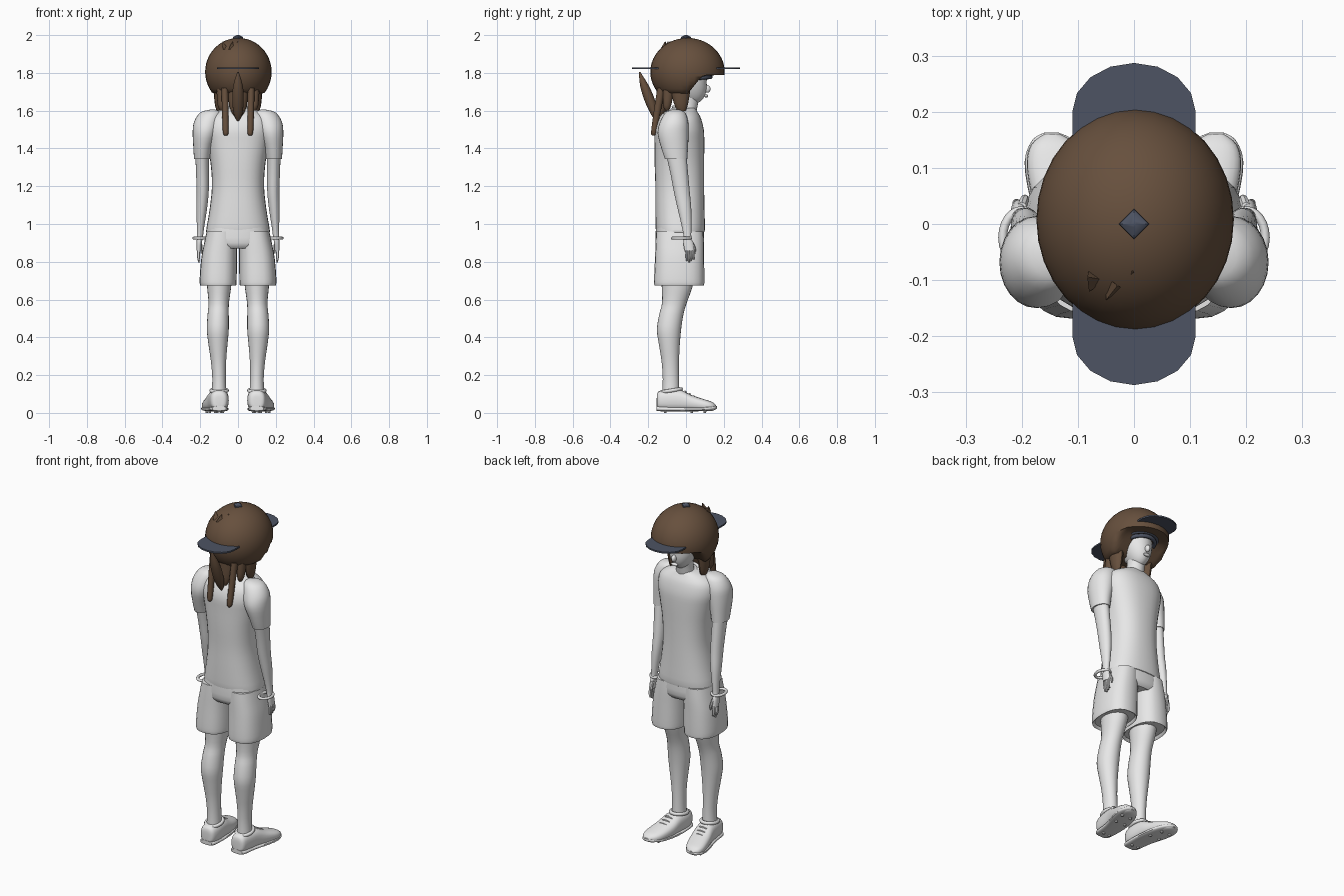
import bpy, bmesh, math
from mathutils import Vector


def material(name, rgb):
    m = bpy.data.materials.new(name)
    m.diffuse_color = (*rgb, 1)
    return m


WHITE = material("pale_grey", (0.80, 0.80, 0.80))
BROWN = material("hair_brown", (0.135, 0.080, 0.047))
SLATE = material("cap_slate", (0.075, 0.088, 0.125))


def finish(bm, name, mat, angle=40):
    bmesh.ops.recalc_face_normals(bm, faces=bm.faces)
    me = bpy.data.meshes.new(name)
    bm.to_mesh(me)
    bm.free()
    me.materials.append(mat)
    ob = bpy.data.objects.new(name, me)
    bpy.context.collection.objects.link(ob)
    bpy.ops.object.select_all(action='DESELECT')
    ob.select_set(True)
    bpy.context.view_layer.objects.active = ob
    bpy.ops.object.shade_smooth_by_angle(angle=math.radians(angle))
    return ob


def smooth_rows(rows, steps):
    """Catmull-Rom interpolation between section rows."""
    out = []
    for i in range(len(rows) - 1):
        p = [rows[max(0, min(len(rows) - 1, i + k))] for k in (-1, 0, 1, 2)]
        for j in range(steps):
            t = j / steps
            out.append([0.5 * (2 * b + (c - a) * t + (2 * a - 5 * b + 4 * c - d) * t * t
                               + (3 * b - a - 3 * c + d) * t ** 3) for a, b, c, d in zip(*p)])
    return out + [list(rows[-1])]


def loft(name, rows, mat, n=2.0, sides=24, steps=3, along_y=False, side=1):
    """Rows: (position, centre a, centre b, radius a, radius b)."""
    bm = bmesh.new()
    rings = []
    for h, ca, cb, ra, rb in smooth_rows(rows, steps):
        ring = []
        for k in range(sides):
            t = 2 * math.pi * k / sides
            c, s = math.cos(t), math.sin(t)
            a = ca + max(ra, .002) * math.copysign(abs(c) ** (2 / n), c)
            b = cb + max(rb, .002) * math.copysign(abs(s) ** (2 / n), s)
            ring.append(bm.verts.new((side * a, h, b) if along_y else (side * a, b, h)))
        rings.append(ring)
    for r0, r1 in zip(rings, rings[1:]):
        for k in range(sides):
            m = (k + 1) % sides
            bm.faces.new((r0[k], r0[m], r1[m], r1[k]))
    bm.faces.new(rings[0])
    bm.faces.new(rings[-1])
    return finish(bm, name, mat)


def ring(name, centre, rx, ry, tube, mat, tilt=0):
    """Elliptical ring lying flat, tilted front to back."""
    bm = bmesh.new()
    loops = []
    for i in range(24):
        a = 2 * math.pi * i / 24
        loops.append([bm.verts.new((
            centre[0] + (rx + tube * math.cos(b)) * math.cos(a),
            centre[1] + (ry + tube * math.cos(b)) * math.sin(a),
            centre[2] + tube * math.sin(b) + tilt * math.sin(a)))
            for b in (2 * math.pi * j / 8 for j in range(8))])
    for i in range(24):
        for j in range(8):
            p, q, m = loops[i], loops[(i + 1) % 24], (j + 1) % 8
            bm.faces.new((p[j], q[j], q[m], p[m]))
    return finish(bm, name, mat, 60)


def ball(name, centre, radii, mat, shape=None):
    bm = bmesh.new()
    bmesh.ops.create_uvsphere(bm, u_segments=32, v_segments=24, radius=1)
    for v in bm.verts:
        v.co = Vector(c + r * x for c, r, x in zip(centre, radii, v.co))
        if shape:
            shape(v.co)
    return finish(bm, name, mat, 50)


# Shirt, collar, shorts waist
loft("shirt", [(.955, 0, -.03, .166, .122), (.97, 0, -.03, .168, .13), (1.08, 0, -.032, .150, .13),
               (1.2, 0, -.033, .138, .129), (1.32, 0, -.035, .145, .131), (1.43, 0, -.035, .165, .132),
               (1.5, 0, -.036, .178, .130), (1.56, 0, -.033, .165, .112), (1.595, 0, -.025, .118, .085),
               (1.615, 0, -.012, .062, .06)], WHITE, n=2.4, sides=32)
ring("collar", (0, -.008, 1.605), .064, .06, .008, WHITE, tilt=-.015)
loft("shorts_waist", [(.87, 0, -.033, .14, .11), (.9, 0, -.033, .17, .128), (.985, 0, -.033, .162, .126)],
     WHITE, n=2.5, sides=32)

# Neck and head with jaw shaping
loft("neck", [(1.57, 0, -.005, .055, .055), (1.63, 0, .012, .047, .05), (1.7, 0, .02, .05, .055)], WHITE)


def jaw(co):
    if co.z < 1.75:
        f = (1.75 - co.z) / .12
        co.x *= 1 - .18 * f
        co.y += .022 * f


ball("head", (0, .015, 1.765), (.082, .095, .13), WHITE, jaw)
ball("nose", (0, .112, 1.715), (.013, .018, .02), WHITE)
ball("lips", (0, .107, 1.678), (.022, .01, .009), WHITE)

for s, tag in ((-1, "left"), (1, "right")):
    # Sleeve and arm
    loft("sleeve_" + tag, [(1.605, .135, -.055, .015, .02), (1.59, .145, -.057, .055, .052),
                           (1.54, .163, -.063, .07, .075), (1.48, .174, -.068, .066, .082),
                           (1.4, .186, -.06, .05, .07), (1.345, .19, -.052, .043, .06)],
         WHITE, side=s)
    loft("arm_" + tag, [(1.37, .19, -.052, .036, .054), (1.27, .188, -.036, .034, .047),
                        (1.17, .187, -.022, .032, .042), (1.08, .192, -.008, .028, .036),
                        (.99, .198, .003, .02, .026), (.93, .202, .008, .016, .02),
                        (.9, .205, .012, .014, .026), (.86, .207, .018, .013, .026)],
         WHITE, side=s)
    for k in range(4):
        y = .002 + .0115 * k
        loft("finger_" + tag, [(.87, .207, y, .008, .007), (.83, .209, y + .002, .008, .0065),
                               (.795 + .008 * abs(k - 1), .205, y + .003, .005, .004)],
             WHITE, sides=8, side=s)
    loft("thumb_" + tag, [(.905, .2, .03, .009, .009), (.87, .195, .044, .008, .008),
                          (.845, .194, .046, .004, .004)], WHITE, sides=8, side=s)
    ring("wristband_" + tag, (s * .2, -.024, .925), .034, .048, .008, WHITE)
    # Shorts leg and bare leg
    loft("shorts_leg_" + tag, [(.69, .104, -.036, .085, .12), (.675, .105, -.036, .095, .131),
                               (.71, .105, -.036, .098, .133), (.82, .1, -.034, .094, .13),
                               (.9, .092, -.033, .087, .128), (.96, .086, -.033, .08, .125)],
         WHITE, n=2.5, side=s)
    loft("leg_" + tag, [(.72, .1, -.045, .068, .088), (.66, .1, -.048, .063, .08),
                        (.58, .102, -.062, .054, .065), (.52, .105, -.078, .056, .064),
                        (.44, .107, -.09, .058, .064), (.36, .106, -.088, .05, .055),
                        (.27, .103, -.083, .04, .046), (.18, .1, -.08, .036, .043),
                        (.09, .1, -.08, .04, .046)], WHITE, side=s)
    # Shoe, opening, laces, studs
    loft("shoe_" + tag, [(-.155, .1, .055, .015, .022), (-.147, .1, .065, .04, .047),
                         (-.1, .1, .067, .051, .056), (-.03, .107, .066, .055, .056),
                         (.03, .118, .052, .06, .042), (.1, .134, .04, .057, .031),
                         (.14, .142, .034, .042, .023), (.16, .146, .03, .015, .01)],
         WHITE, n=2.6, along_y=True, side=s)
    loft("sole_" + tag, [(-.157, .1, .026, .02, .01), (-.145, .1, .022, .044, .013),
                         (-.05, .104, .02, .054, .012), (.04, .121, .02, .063, .012),
                         (.11, .137, .023, .058, .012), (.15, .145, .027, .036, .01),
                         (.163, .147, .03, .012, .006)], WHITE, n=3, along_y=True, side=s)
    ring("shoe_opening_" + tag, (s * .1, -.078, .118), .042, .052, .01, WHITE, tilt=.008)
    for k in range(3):
        loft("lace_" + tag, [(-.008 + .022 * k, .112 + .003 * k, .112 - .012 * k, .026, .007),
                             (.002 + .022 * k, .113 + .003 * k, .109 - .012 * k, .026, .007)],
             WHITE, sides=10, steps=1, along_y=True, side=s)
    for x, y in ((.08, -.11), (.12, -.11), (.09, .03), (.15, .03), (.11, .1), (.165, .1)):
        loft("stud_" + tag, [(0, x, y, .006, .006), (.018, x, y, .01, .01)],
             WHITE, sides=8, steps=1, side=s)
    # Hanging hair locks beside the face and down the back
    loft("side_lock_" + tag, [(1.575, .098, -.02, .004, .006), (1.62, .1, -.025, .02, .032),
                              (1.69, .1, -.028, .028, .048), (1.77, .1, -.025, .03, .055)],
         BROWN, sides=12, side=s)
    loft("back_lock_" + tag, [(1.468, .064, -.172, .006, .006), (1.485, .065, -.17, .015, .015),
                              (1.58, .067, -.155, .017, .018), (1.72, .07, -.13, .018, .022)],
         BROWN, sides=12, side=s)
    loft("short_lock_" + tag, [(1.6, .085, -.1, .008, .008), (1.63, .088, -.1, .02, .022),
                               (1.72, .09, -.09, .024, .03)], BROWN, sides=12, side=s)


# Hair dome trimmed along a face-framing edge
def trim(co):
    edge = 1.69 + .1 * min(1, max(0, (co.y - .01) / .08))
    co.z = max(co.z, edge)


ball("hair", (.002, .008, 1.805), (.176, .197, .18), BROWN, trim)
loft("nape_hair", [(1.57, 0, -.135, .02, .012), (1.62, 0, -.125, .045, .03), (1.74, 0, -.11, .06, .045)],
     BROWN, sides=16)
loft("ponytail", [(1.545, 0, -.155, .005, .005), (1.58, 0, -.166, .022, .02), (1.65, 0, -.19, .03, .029),
                  (1.73, 0, -.219, .026, .024), (1.805, 0, -.246, .004, .004)], BROWN, sides=14)

# Ragged tuft near the crown
for x, y, lean in ((-.07, -.1, -.012), (-.04, -.115, .01), (-.01, -.09, .008)):
    loft("tuft", [(1.925, x, y, .02, .024), (1.966, x + lean, y + .005, .002, .002)],
         BROWN, sides=3, steps=1)

# Cap brims, front and back, with crown button and brow band
for d, tag in ((-1, "rear"), (1, "front")):
    bm = bmesh.new()
    pts = [(.11, .13)] + [(.11 * math.cos(math.pi * i / 8), .2 + .087 * math.sin(math.pi * i / 8))
                          for i in range(9)] + [(-.11, .13)]
    face = bm.faces.new([bm.verts.new((x, d * y, 1.82)) for x, y in pts])
    top = bmesh.ops.extrude_face_region(bm, geom=[face])["geom"]
    for v in top:
        if isinstance(v, bmesh.types.BMVert):
            v.co.z += .009
    finish(bm, tag + "_brim", SLATE)
loft("cap_button", [(1.965, 0, 0, .03, .03), (1.99, 0, 0, .026, .026), (2.0, 0, 0, .006, .006)],
     SLATE, sides=4, steps=1)
for z, r in ((1.772, 0), (1.79, .012)):
    ring("brow_band", (0, .045, z), .08 + r, .085 + r, .011, SLATE, tilt=.006)
